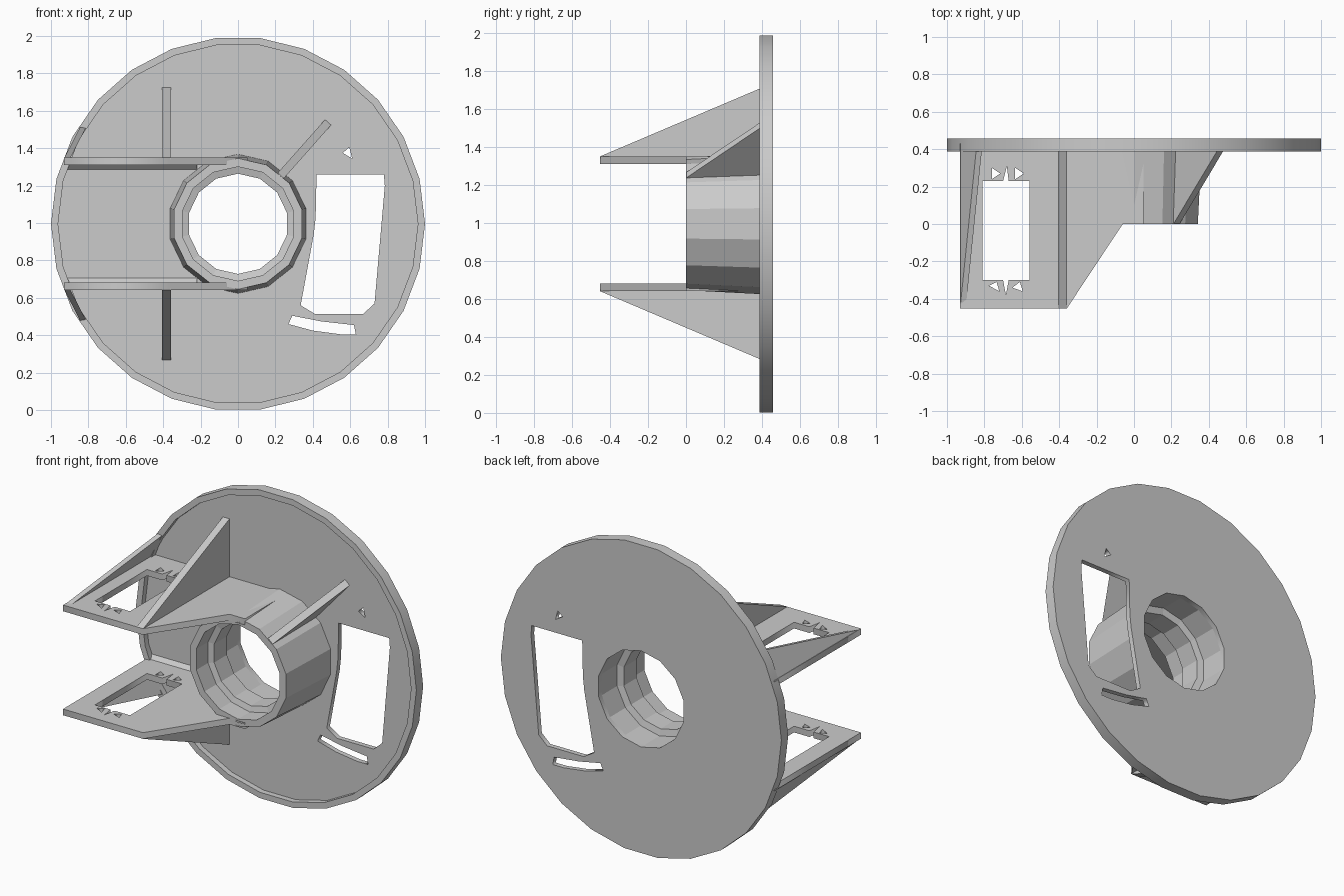
import bpy, bmesh, math
from mathutils import Matrix, Vector

if "Cube" in bpy.data.objects:
    bpy.data.objects.remove(bpy.data.objects["Cube"])

ZC = 0.996  # height of the disc axis


def finish(name, bm):
    bmesh.ops.remove_doubles(bm, verts=bm.verts, dist=0.0002)
    bmesh.ops.recalc_face_normals(bm, faces=bm.faces)
    me = bpy.data.meshes.new(name)
    bm.to_mesh(me)
    bm.free()
    ob = bpy.data.objects.new(name, me)
    bpy.context.collection.objects.link(ob)
    return ob


def sheet(name, loops, lo, hi, upright):
    """Flat sheet with holes: first loop is the outline, the rest are holes."""
    cu = bpy.data.curves.new(name + "_outline", 'CURVE')
    cu.dimensions, cu.fill_mode, cu.extrude = '2D', 'BOTH', (hi - lo) / 2
    for loop in loops:
        sp = cu.splines.new('POLY')
        sp.points.add(len(loop) - 1)
        for p, (u, v) in zip(sp.points, loop):
            p.co = (u, v, 0, 1)
        sp.use_cyclic_u = True
    tmp = bpy.data.objects.new(name + "_outline", cu)
    bpy.context.collection.objects.link(tmp)
    dg = bpy.context.evaluated_depsgraph_get()
    me = bpy.data.meshes.new_from_object(tmp.evaluated_get(dg))
    bm = bmesh.new()
    bm.from_mesh(me)
    bpy.data.objects.remove(tmp)
    bpy.data.meshes.remove(me)
    mid = (lo + hi) / 2
    if upright:
        m = Matrix.Translation((0, mid, 0)) @ Matrix.Rotation(math.pi / 2, 4, 'X')
    else:
        m = Matrix.Translation((0, 0, mid))
    bm.transform(m)
    return finish(name, bm)


def prism(name, pts, offset):
    """Polygon extruded along an offset vector."""
    bm = bmesh.new()
    f = bm.faces.new([bm.verts.new(p) for p in pts])
    r = bmesh.ops.extrude_face_region(bm, geom=[f], use_keep_orig=True)
    vs = [v for v in r['geom'] if isinstance(v, bmesh.types.BMVert)]
    bmesh.ops.translate(bm, verts=vs, vec=Vector(offset))
    return finish(name, bm)


def ring(r, n, phase=0.0):
    return [(r * math.cos((i + phase) * math.tau / n),
             ZC + r * math.sin((i + phase) * math.tau / n)) for i in range(n)]


# Round back plate with its openings, and the raised rim
window = [(.42, 1.26), (.78, 1.26), (.785, 1.2), (.73, .57), (.67, .515),
          (.41, .515), (.335, .56), (.405, .94), (.415, 1.03)]
slot = [(.27, .46), (.29, .505), (.44, .475), (.62, .455), (.63, .405),
        (.55, .405), (.4, .425)]
pin_hole = [(.56, 1.375), (.595, 1.405), (.61, 1.345)]
sheet("back_disc", [ring(1, 26), ring(.31, 14, .5), window, slot, pin_hole],
      .425, .457, True)
sheet("disc_rim", [ring(1, 26), ring(.962, 26)], .388, .425, True)

# Hub: drafted tube with an inner ledge
profile = [(.35, 0), (.305, 0), (.305, .12), (.268, .13), (.268, .26),
           (.31, .27), (.31, .428), (.372, .428)]
bm = bmesh.new()
rows = [[bm.verts.new((x, y, z)) for x, z in ring(r, 14, .5)] for r, y in profile]
for a, b in zip(rows, rows[1:] + rows[:1]):
    for i in range(14):
        j = (i + 1) % 14
        bm.faces.new((a[i], a[j], b[j], b[i]))
finish("hub", bm)

# Diagonal rib from the hub to the disc
ang = math.radians(48.4)
c, s = math.cos(ang), math.sin(ang)
px, pz = -s * .022, c * .022
tri = [(.33, 0), (.33, .43), (.73, .43)]
tri = [(.33, .003), (.345, .003), (.73, .43), (.33, .43)]
prism("diagonal_rib", [(r * c - px, y, ZC + r * s - pz) for r, y in tri],
      (2 * px, 0, 2 * pz))

# Upper and lower shelves with gussets, mirrored about the axis
outline = [(-.93, -.453), (-.36, -.453), (-.06, 0), (.05, 0), (.05, .43), (-.93, .43)]
cutout = [(-.81, -.30), (-.70, -.30), (-.685, -.38), (-.67, -.30), (-.56, -.30),
          (-.56, .23), (-.67, .23), (-.68, .31), (-.70, .23), (-.81, .23)]
notches = [[(-.76, .30), (-.715, .27), (-.76, .24)],
           [(-.635, .30), (-.59, .27), (-.635, .24)],
           [(-.775, -.33), (-.735, -.31), (-.72, -.36)],
           [(-.65, -.34), (-.61, -.31), (-.595, -.36)]]
for label, sg in (("upper", 1), ("lower", -1)):
    def z(h):
        return ZC + sg * h
    lo, hi = sorted((z(.315), z(.355)))
    sheet(label + "_shelf", [outline, cutout] + notches, lo, hi, False)
    # tall rib beside the hub
    prism(label + "_tall_rib", [(-.405, -.453, z(.345)), (-.405, -.453, z(.355)),
                                (-.405, .43, z(.73)), (-.405, .43, z(.345))],
          (.047, 0, 0))
    # leaning gusset at the outer edge
    prism(label + "_edge_gusset", [(-.93, -.453, z(.35)), (-.93, .43, z(.35)),
                                   (-.84, .43, z(.525))], (.03, 0, -sg * .005))
    # small fillet where the shelf meets the disc
    prism(label + "_fillet", [(-.92, .40, z(.316)), (-.92, .43, z(.316)),
                              (-.92, .43, z(.286))], (.70, 0, 0))
